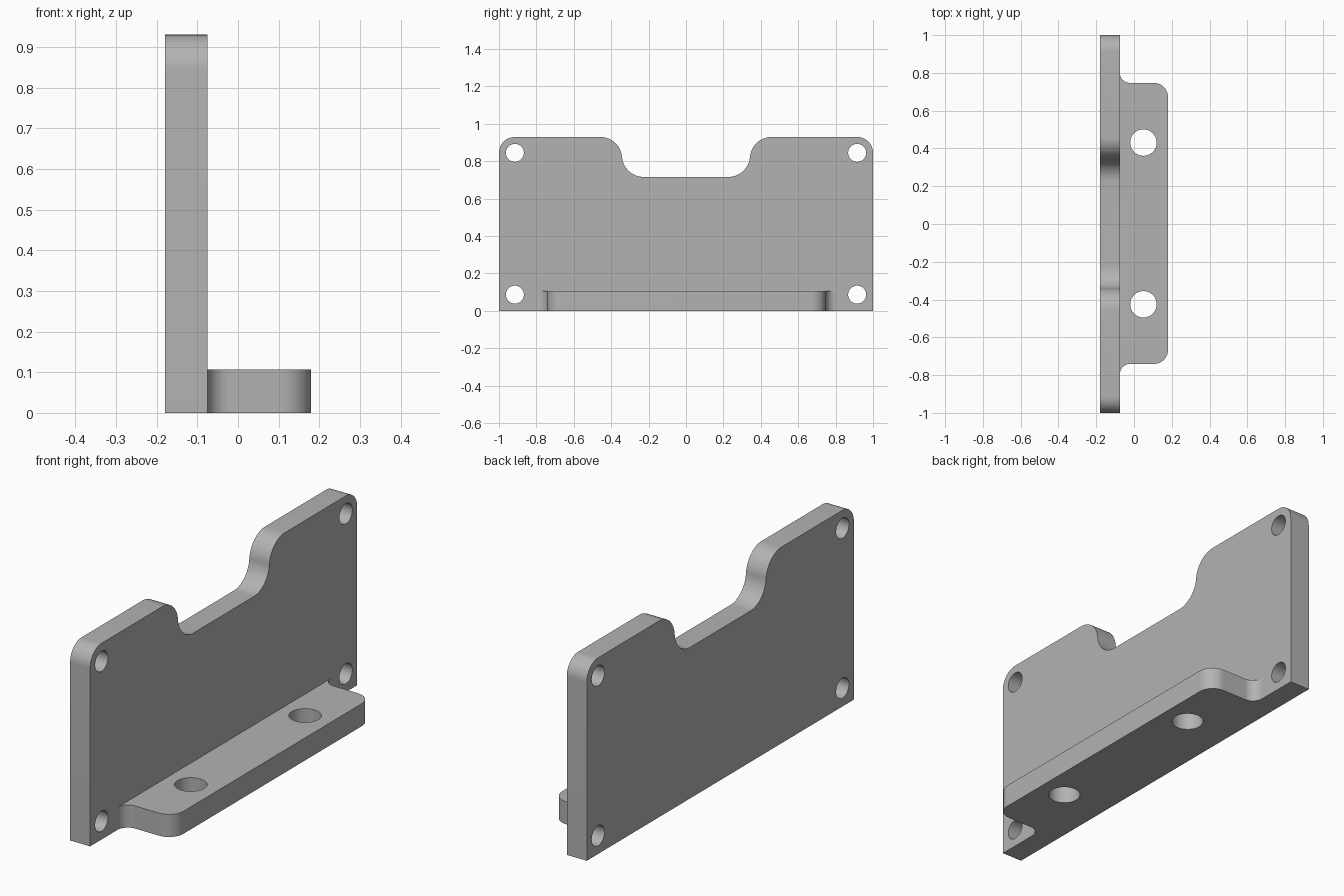
import bpy
import bmesh
from math import cos, sin, pi, radians, tan
from mathutils import Vector, Matrix

cube = bpy.data.objects.get("Cube")
if cube:
    bpy.data.objects.remove(cube, do_unlink=True)

# Single grey material
grey = bpy.data.materials.new("plain grey")
grey.use_nodes = True
colour = (0.45, 0.45, 0.45, 1)
grey.diffuse_color = colour
grey.node_tree.nodes["Principled BSDF"].inputs["Base Color"].default_value = colour


def rounded(corners, steps=14):
    """Outline from (u, v, radius) corners, each rounded by a tangent arc."""
    out = []
    for i, (u, v, r) in enumerate(corners):
        p = Vector((u, v))
        if r == 0:
            arc = [p]
        else:
            a = (Vector(corners[i - 1][:2]) - p).normalized()
            b = (Vector(corners[(i + 1) % len(corners)][:2]) - p).normalized()
            half = a.angle(b) / 2
            centre = p + (a + b).normalized() * (r / sin(half))
            start = p + a * (r / tan(half)) - centre
            end = p + b * (r / tan(half)) - centre
            sweep = start.angle_signed(end)
            arc = [centre + Matrix.Rotation(-sweep * k / steps, 2) @ start
                   for k in range(steps + 1)]
        out += [q for q in arc if not out or (q - out[-1]).length > 1e-4]
    if (out[0] - out[-1]).length < 1e-4:
        out.pop()
    return out


def circle(u, v, r, n=48):
    return [Vector((u + r * cos(2 * pi * k / n), v + r * sin(2 * pi * k / n)))
            for k in range(n)]


def slab(name, loops, thickness, matrix):
    """Filled outline with holes, extruded evenly about its own plane."""
    curve = bpy.data.curves.new(name + "_profile", "CURVE")
    curve.dimensions = "2D"
    curve.fill_mode = "BOTH"
    curve.extrude = thickness / 2
    for loop in loops:
        spline = curve.splines.new("POLY")
        spline.points.add(len(loop) - 1)
        for point, q in zip(spline.points, loop):
            point.co = (q.x, q.y, 0, 1)
        spline.use_cyclic_u = True
    helper = bpy.data.objects.new(name + "_profile", curve)
    bpy.context.collection.objects.link(helper)
    graph = bpy.context.evaluated_depsgraph_get()
    mesh = bpy.data.meshes.new_from_object(helper.evaluated_get(graph))
    bpy.data.objects.remove(helper, do_unlink=True)
    bpy.data.curves.remove(curve)

    bm = bmesh.new()
    bm.from_mesh(mesh)
    bmesh.ops.remove_doubles(bm, verts=bm.verts, dist=1e-5)
    bmesh.ops.recalc_face_normals(bm, faces=bm.faces)
    bmesh.ops.transform(bm, matrix=matrix, verts=bm.verts)
    bm.to_mesh(mesh)
    bm.free()
    mesh.name = name
    mesh.materials.clear()
    mesh.materials.append(grey)
    obj = bpy.data.objects.new(name, mesh)
    bpy.context.collection.objects.link(obj)
    bpy.ops.object.select_all(action="DESELECT")
    obj.select_set(True)
    bpy.context.view_layer.objects.active = obj
    bpy.ops.object.shade_smooth_by_angle(angle=radians(30))
    return obj


# Upright plate: notched top edge, four corner holes
HEIGHT, NOTCH, INNER, OUTER = 0.93, 0.716, -0.075, 0.18
side = [(1, 0, 0), (1, HEIGHT, 0.085), (0.352, HEIGHT, 0.117), (0.332, NOTCH, 0.117)]
outline = side + [(-u, v, r) for u, v, r in reversed(side)]
holes = [circle(s * 0.915, v, 0.048) for s in (-1, 1) for v in (0.087, 0.845)]
upright = Matrix.Translation(((INNER - OUTER) / 2, 0, 0)) \
    @ Matrix.Rotation(pi / 2, 4, "Z") @ Matrix.Rotation(pi / 2, 4, "X")
slab("upright_plate", [rounded(outline)] + holes, INNER + OUTER, upright)

# Mounting foot: flared into the plate, rounded outer corners, two bolt holes
FLARE, HALF, THICK = 0.055, 0.744, 0.107
end = [(INNER, HALF + FLARE, 0), (INNER + 0.0005, HALF, FLARE - 0.001), (OUTER, HALF, 0.075)]
outline = end + [(u, -v, r) for u, v, r in reversed(end)]
holes = [circle(0.05, s * 0.428, 0.07) for s in (-1, 1)]
slab("mounting_foot", [rounded(outline)] + holes, THICK,
     Matrix.Translation((0, 0.003, THICK / 2)))
